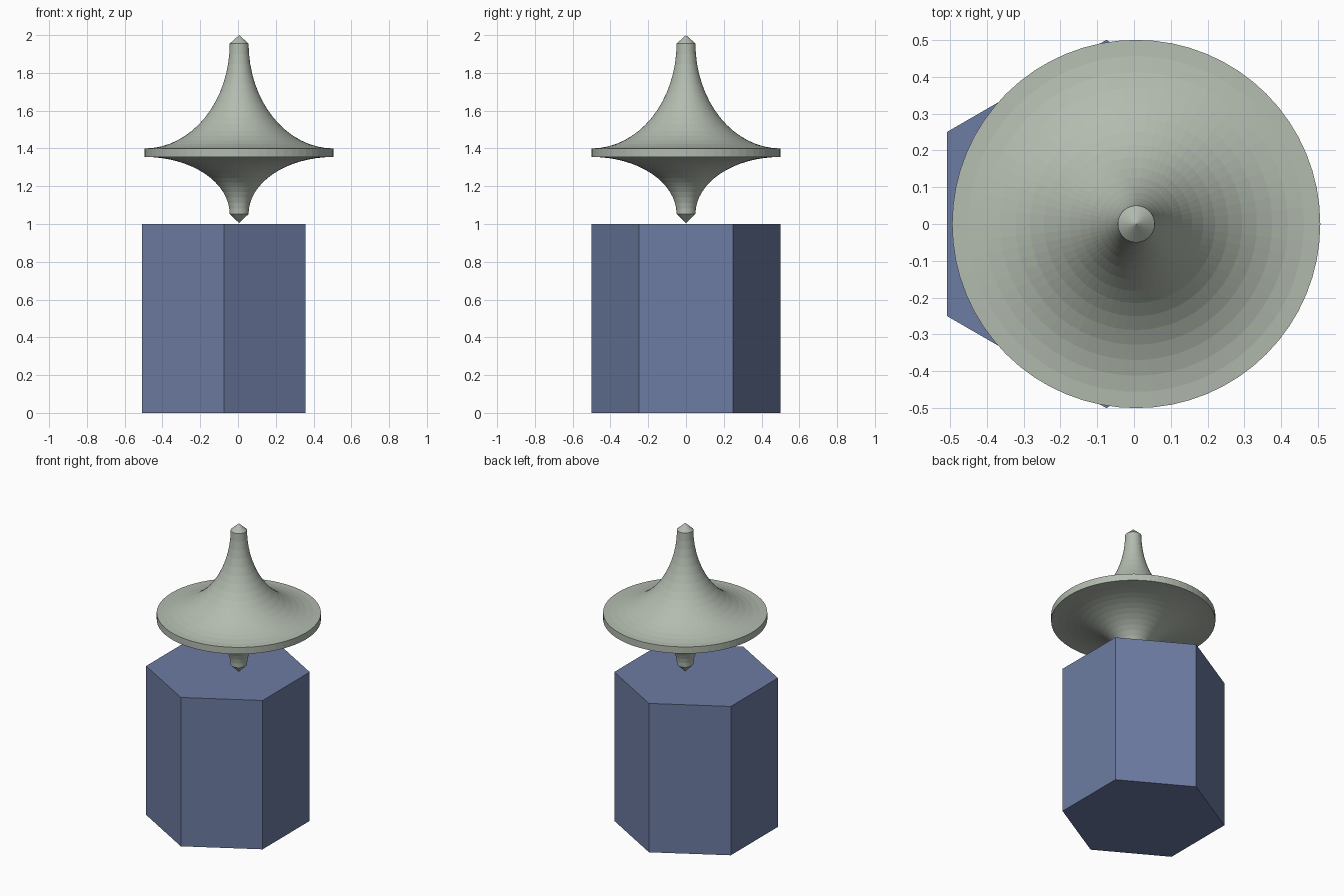
import bpy, bmesh
from math import cos, sin, pi, radians
from mathutils import Matrix

if "Cube" in bpy.data.objects:
    bpy.data.objects.remove(bpy.data.objects["Cube"])


def material(name, rgb):
    m = bpy.data.materials.new(name)
    m.diffuse_color = (*rgb, 1)
    m.use_nodes = True
    m.node_tree.nodes["Principled BSDF"].inputs["Base Color"].default_value = m.diffuse_color
    return m


def lathe(name, profile, x, segments, mat):
    # Revolve (radius, height) points, closing the ends with fans at the axis
    bm = bmesh.new()
    verts = [bm.verts.new((r, 0, z)) for r, z in profile]
    edges = [bm.edges.new(pair) for pair in zip(verts, verts[1:])]
    bmesh.ops.spin(bm, geom=verts + edges, cent=(0, 0, 0), axis=(0, 0, 1),
                   angle=2 * pi, steps=segments, use_duplicate=False)
    bmesh.ops.remove_doubles(bm, verts=bm.verts, dist=1e-5)
    bmesh.ops.recalc_face_normals(bm, faces=bm.faces)
    mesh = bpy.data.meshes.new(name)
    bm.to_mesh(mesh)
    bm.free()
    obj = bpy.data.objects.new(name, mesh)
    obj.location.x = x
    bpy.context.collection.objects.link(obj)
    mesh.materials.append(mat)
    return obj


def flare(z0, z1, steps=16):
    # Concave quarter ellipse from the stem (radius 0.05) to the rim (0.5)
    return [(0.5 - 0.45 * cos(i / steps * pi / 2),
             z0 + (z1 - z0) * sin(i / steps * pi / 2)) for i in range(steps + 1)]


# Hexagonal pedestal, corners on the y axis
bpy.ops.mesh.primitive_cylinder_add(vertices=6, radius=0.5, depth=1,
                                    location=(-0.075, 0, 0.5))
pedestal = bpy.context.object
pedestal.name = "hexagonal_pedestal"
pedestal.data.materials.append(material("blue", (0.15, 0.2, 0.36)))

# Spinning top: lower tip, lower flare, thin rim, upper flare, upper tip
profile = ([(0, 1.005)] + flare(1.053, 1.355)
           + flare(1.955, 1.4)[::-1] + [(0, 2.0)])
lathe("spinning_top", profile, 0.006, 64, material("grey_green", (0.45, 0.5, 0.43)))
